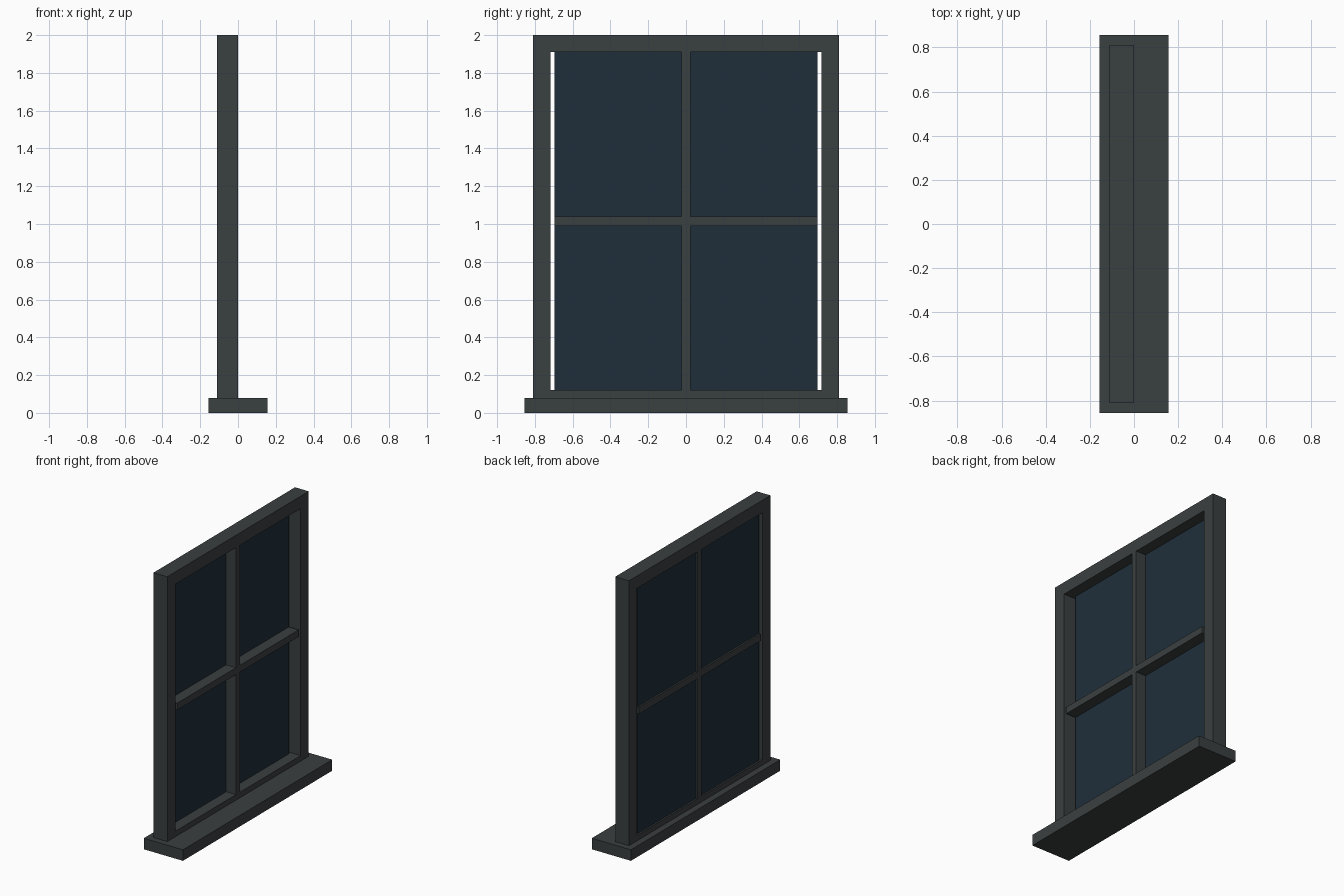
import bpy, bmesh

if "Cube" in bpy.data.objects:
    bpy.data.objects.remove(bpy.data.objects["Cube"])


def material(name, color):
    m = bpy.data.materials.new(name)
    m.diffuse_color = color
    m.use_nodes = True
    m.node_tree.nodes["Principled BSDF"].inputs["Base Color"].default_value = m.diffuse_color
    return m


FRAME = material("dark_grey_paint", (0.042, 0.050, 0.052, 1))
GLASS = material("dark_blue_glass", (0.014, 0.028, 0.042, 1))


def finish(name, bm, mat):
    bmesh.ops.recalc_face_normals(bm, faces=bm.faces[:])
    me = bpy.data.meshes.new(name)
    bm.to_mesh(me)
    bm.free()
    me.materials.append(mat)
    ob = bpy.data.objects.new(name, me)
    bpy.context.collection.objects.link(ob)
    return ob


def box(name, x, y, z, mat):
    """Box from (min, max) ranges on each axis."""
    bm = bmesh.new()
    bmesh.ops.create_cube(bm, size=1)
    for v in bm.verts:
        v.co = [(a + b) / 2 + c * (b - a) for (a, b), c in zip((x, y, z), v.co)]
    return finish(name, bm, mat)


def ring(name, x, outer, inner, mat):
    """Rectangular frame in the YZ plane; outer/inner = (half width, z0, z1)."""
    bm = bmesh.new()
    loops = []
    for px, (w, z0, z1) in ((x[0], outer), (x[1], outer), (x[1], inner), (x[0], inner)):
        loops.append([bm.verts.new((px, y, z))
                      for y, z in ((-w, z0), (w, z0), (w, z1), (-w, z1))])
    for k in range(4):
        a, b = loops[k], loops[(k + 1) % 4]
        for i in range(4):
            j = (i + 1) % 4
            bm.faces.new((a[i], a[j], b[j], b[i]))
    return finish(name, bm, mat)


DEPTH = (-0.11, 0.0)
BAR = 0.023            # half width of the glazing bars
PANE_W = 0.695         # glazing stops short of the side jambs
Z0, Z1 = 0.12, 1.91    # opening bottom and top
BAR_Z = (0.99, 1.04)   # crossbar

# Sill and outer frame
box("sill", (-0.157, 0.157), (-0.855, 0.855), (0, 0.08), FRAME)
ring("outer_frame", DEPTH, (0.81, 0.03, 2.0), (0.718, Z0, Z1), FRAME)

# Glazing bars
box("vertical_bar", DEPTH, (-BAR, BAR), (Z0, Z1), FRAME)
for side, y in (("left", (-PANE_W, -BAR)), ("right", (BAR, PANE_W))):
    box(f"crossbar_{side}", DEPTH, y, BAR_Z, FRAME)
    # Panes above and below the crossbar
    for level, z in (("lower", (Z0, BAR_Z[0])), ("upper", (BAR_Z[1], Z1))):
        box(f"glass_{level}_{side}", (-0.098, -0.079), y, z, GLASS)
